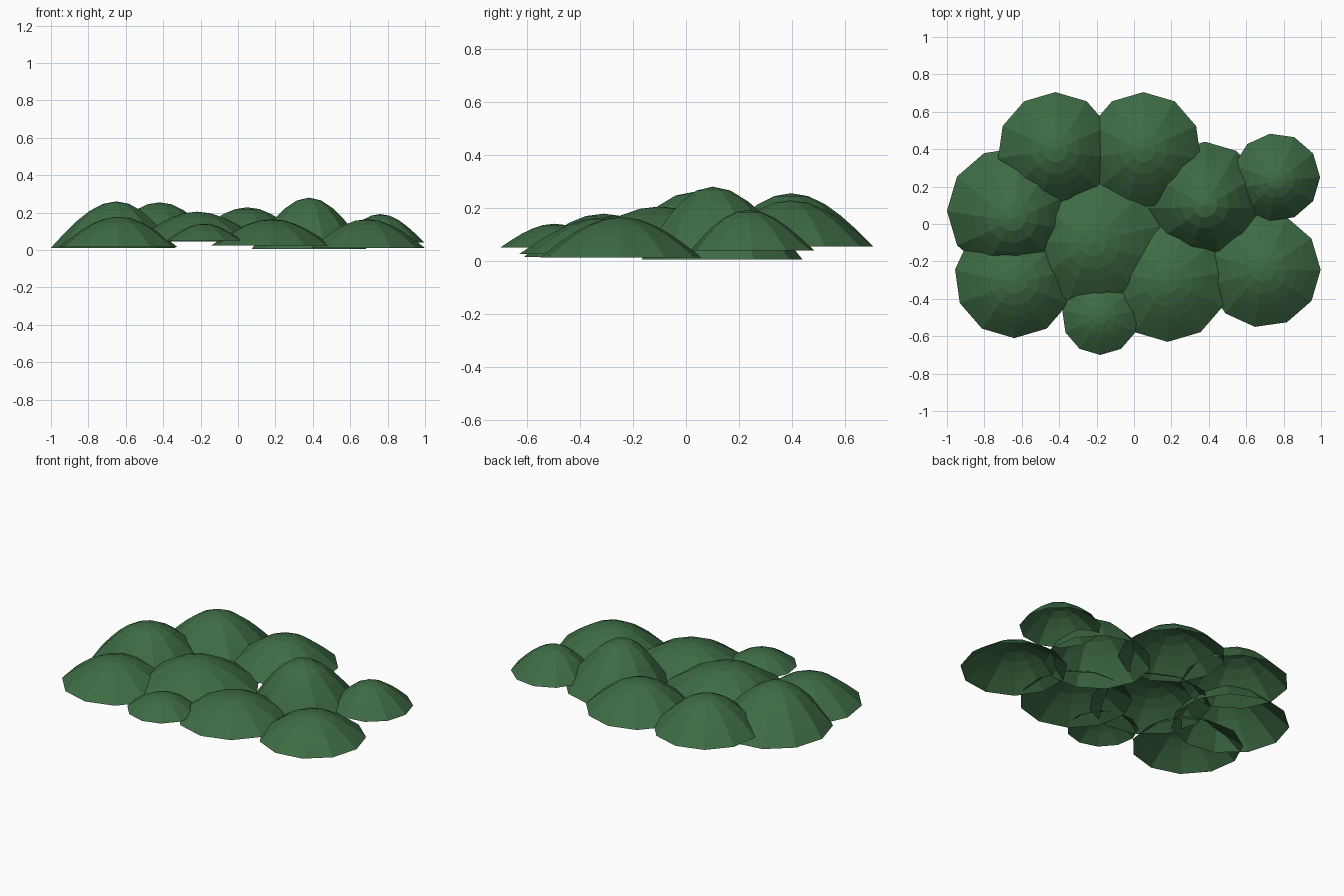
import bpy, math

if "Cube" in bpy.data.objects:
    bpy.data.objects.remove(bpy.data.objects["Cube"])

# one leaf-green material
green = bpy.data.materials.new("leaf green")
green.diffuse_color = (0.047, 0.147, 0.058, 1)
green.use_nodes = True
green.node_tree.nodes["Principled BSDF"].inputs["Base Color"].default_value = green.diffuse_color

SIDES, RINGS = 11, 6


def dome(name, x, y, r, base, top, start, dx=0.0, dy=0.0):
    """Open shell: rounded leaf clump with a slightly shifted peak."""
    verts, faces = [(x + dx, y + dy, top)], []
    for i in range(1, RINGS + 1):
        t = math.sin(math.pi / 2 * i / RINGS) if i < RINGS else 1.0
        t = 0.5 * t + 0.5 * i / RINGS
        h = math.cos(math.pi / 2 * t)
        for k in range(SIDES):
            a = math.radians(start) + 2 * math.pi * k / SIDES
            verts.append((x + dx * h + r * t * math.cos(a),
                          y + dy * h + r * t * math.sin(a),
                          base + (top - base) * h))
    for k in range(SIDES):
        n = (k + 1) % SIDES
        faces.append((0, 1 + k, 1 + n))
        for i in range(RINGS - 1):
            a, b = 1 + i * SIDES, 1 + (i + 1) * SIDES
            faces.append((a + k, b + k, b + n, a + n))
    mesh = bpy.data.meshes.new(name)
    mesh.from_pydata(verts, [], faces)
    mesh.materials.append(green)
    obj = bpy.data.objects.new(name, mesh)
    bpy.context.collection.objects.link(obj)


# leaf clumps: name, x, y, radius, rim z, top z, first corner angle, peak shift
dome("clump_back_left", -0.42, 0.395, 0.31, 0.055, 0.255, 90)
dome("clump_back_middle", 0.05, 0.395, 0.31, 0.055, 0.228, 90)
dome("clump_left", -0.66, 0.07, 0.34, 0.012, 0.26, 180, 0.01, -0.04)
dome("clump_front_left", -0.64, -0.29, 0.32, 0.015, 0.178, 270, 0, -0.02)
dome("clump_centre", -0.20, -0.10, 0.35, 0.045, 0.205, 15, -0.02, 0)
dome("clump_front_small", -0.18, -0.495, 0.205, 0.05, 0.14, 270)
dome("clump_front_middle", 0.18, -0.305, 0.325, 0.025, 0.165, 270)
dome("clump_front_right", 0.69, -0.245, 0.308, 0.012, 0.165, 0)
dome("clump_right", 0.38, 0.13, 0.31, 0.005, 0.28, 90, 0, -0.03)
dome("clump_right_small", 0.76, 0.25, 0.235, 0.04, 0.192, 0, 0, -0.015)
